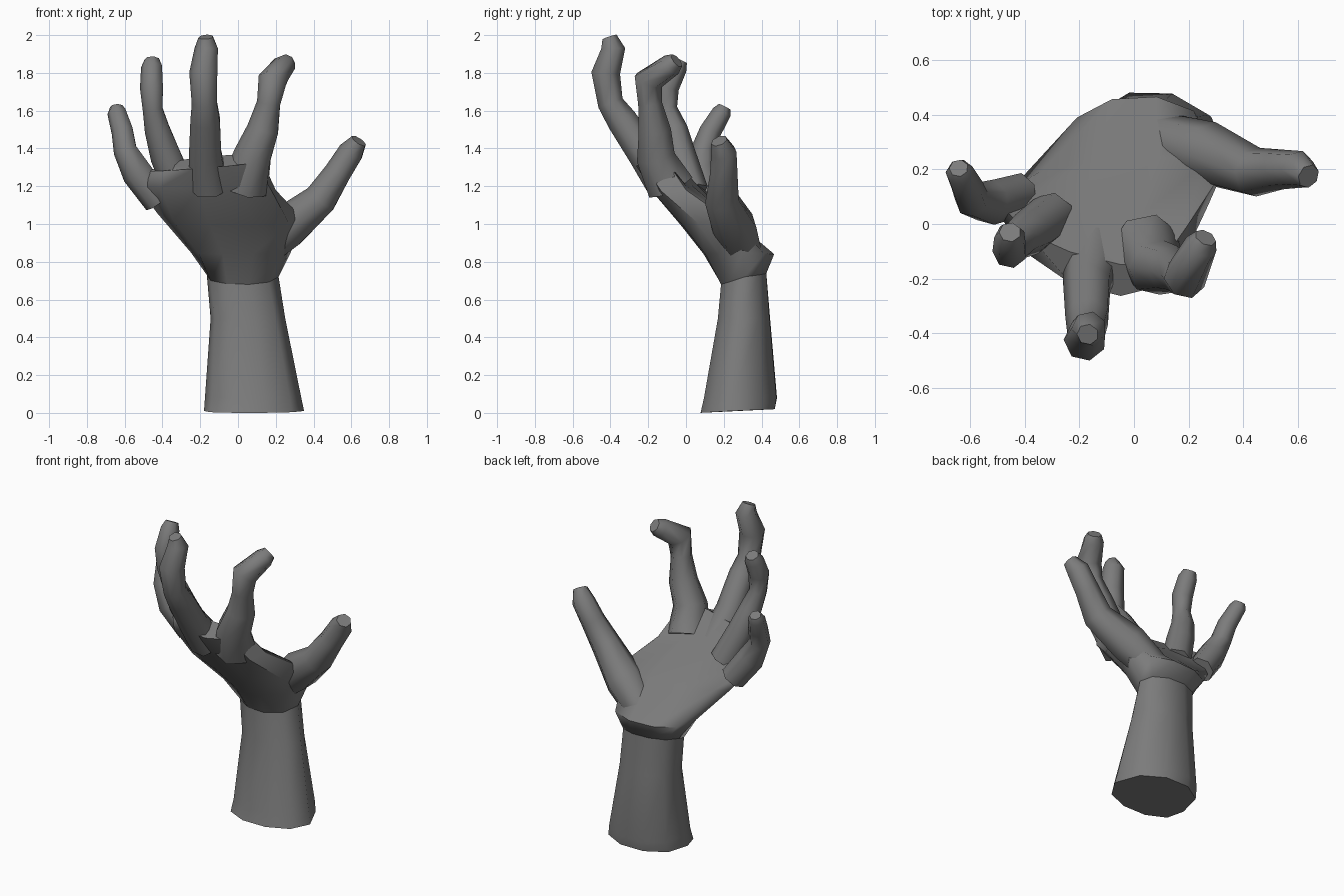
import bpy, bmesh, math
from mathutils import Vector

if "Cube" in bpy.data.objects:
    bpy.data.objects.remove(bpy.data.objects["Cube"])

GREY = (0.2, 0.2, 0.2, 1)
skin = bpy.data.materials.new("dark_grey")
skin.use_nodes = True
skin.diffuse_color = GREY
skin.node_tree.nodes["Principled BSDF"].inputs["Base Color"].default_value = GREY


def loft(name, rings):
    """Bridge equal rings of points into a closed, smooth-shaded tube."""
    bm = bmesh.new()
    loops = [[bm.verts.new(p) for p in ring] for ring in rings]
    for a, b in zip(loops, loops[1:]):
        for i in range(len(a)):
            j = (i + 1) % len(a)
            bm.faces.new((a[i], a[j], b[j], b[i]))
    bm.faces.new(loops[0])
    bm.faces.new(loops[-1])
    bmesh.ops.recalc_face_normals(bm, faces=bm.faces)
    mesh = bpy.data.meshes.new(name)
    bm.to_mesh(mesh)
    bm.free()
    mesh.materials.append(skin)
    obj = bpy.data.objects.new(name, mesh)
    bpy.context.collection.objects.link(obj)
    bpy.ops.object.select_all(action='DESELECT')
    obj.select_set(True)
    bpy.context.view_layer.objects.active = obj
    bpy.ops.object.shade_smooth_by_angle(angle=math.radians(62))


def section(right, left, front, back, sides=10):
    """Cupped oval through a right, left, front and back point."""
    r, l, f, b = map(Vector, (right, left, front, back))
    c = (r + l) / 2
    ring = []
    for i in range(sides):
        t = math.tau * i / sides
        s = math.sin(t)
        ring.append(c + (l - r) / 2 * math.cos(t) + ((b if s > 0 else f) - c) * abs(s) ** 0.85)
    return ring


def digit(name, joints, sides=7):
    """Tube through joints given as x, y, z, radius; rings bisect the bends."""
    pts = [Vector(j[:3]) for j in joints]
    rings = []
    for i, j in enumerate(joints):
        before = (pts[i] - pts[max(i - 1, 0)]).normalized()
        after = (pts[min(i + 1, len(pts) - 1)] - pts[i]).normalized()
        axis = (before + after).normalized()
        u = axis.cross(Vector((0, 1, 0))).normalized()
        v = axis.cross(u)
        angles = [math.tau * k / sides for k in range(sides)]
        rings.append([pts[i] + (u * math.cos(a) + v * math.sin(a)) * j[3] for a in angles])
    loft(name, rings)


# Forearm, flared towards the cut end
wrist = section((-.165, .31, .73), (.215, .31, .72), (.0, .18, .68), (.03, .43, .74))
loft("forearm", [
    section((-.18, .24, .01), (.35, .24, .01), (.06, .07, 0), (.06, .48, .02)),
    section((-.175, .26, .08), (.335, .25, .08), (.06, .09, .08), (.06, .49, .08)),
    section((-.145, .3, .5), (.25, .29, .5), (.03, .165, .5), (.04, .45, .5)),
    wrist,
])

# Palm, cupped and leaning forward
loft("palm", [
    wrist,
    section((-.25, .27, .85), (.28, .3, .85), (.0, .09, .84), (.0, .47, .84)),
    section((-.43, .15, 1.06), (.33, .2, 1.04), (-.03, -.03, .99), (-.02, .24, 1.03)),
    section((-.53, .08, 1.2), (.2, .0, 1.18), (-.09, -.18, 1.18), (-.1, .03, 1.22)),
    section((-.47, .05, 1.28), (.13, -.1, 1.33), (-.14, -.25, 1.3), (-.14, -.13, 1.36)),
])

# Fingers and thumb, each from the palm out to a blunt tip
digit("little_finger", [
    (-.42, .11, 1.12, .08), (-.53, .08, 1.27, .085), (-.595, .09, 1.39, .065),
    (-.61, .13, 1.49, .06), (-.64, .19, 1.59, .052), (-.643, .205, 1.62, .035)])
digit("ring_finger", [
    (-.3, .03, 1.17, .09), (-.38, -.03, 1.36, .085), (-.425, -.06, 1.5, .07),
    (-.45, -.1, 1.61, .055), (-.455, -.1, 1.72, .064), (-.455, -.05, 1.83, .058),
    (-.455, -.03, 1.87, .04)])
digit("middle_finger", [
    (-.15, -.1, 1.2, .11), (-.17, -.22, 1.37, .09), (-.17, -.34, 1.55, .082),
    (-.175, -.4, 1.64, .07), (-.18, -.425, 1.8, .078), (-.165, -.385, 1.93, .065),
    (-.17, -.405, 1.99, .04)])
digit("index_finger", [
    (.04, -.08, 1.2, .13), (.08, -.16, 1.36, .105), (.135, -.165, 1.5, .088),
    (.165, -.19, 1.64, .065), (.185, -.2, 1.76, .08), (.245, -.08, 1.84, .062),
    (.262, -.05, 1.865, .042)])
digit("thumb", [
    (.1, .31, .84, .1), (.26, .26, .98, .12), (.44, .19, 1.13, .092),
    (.53, .2, 1.27, .075), (.6, .2, 1.38, .07), (.64, .175, 1.44, .045)])
